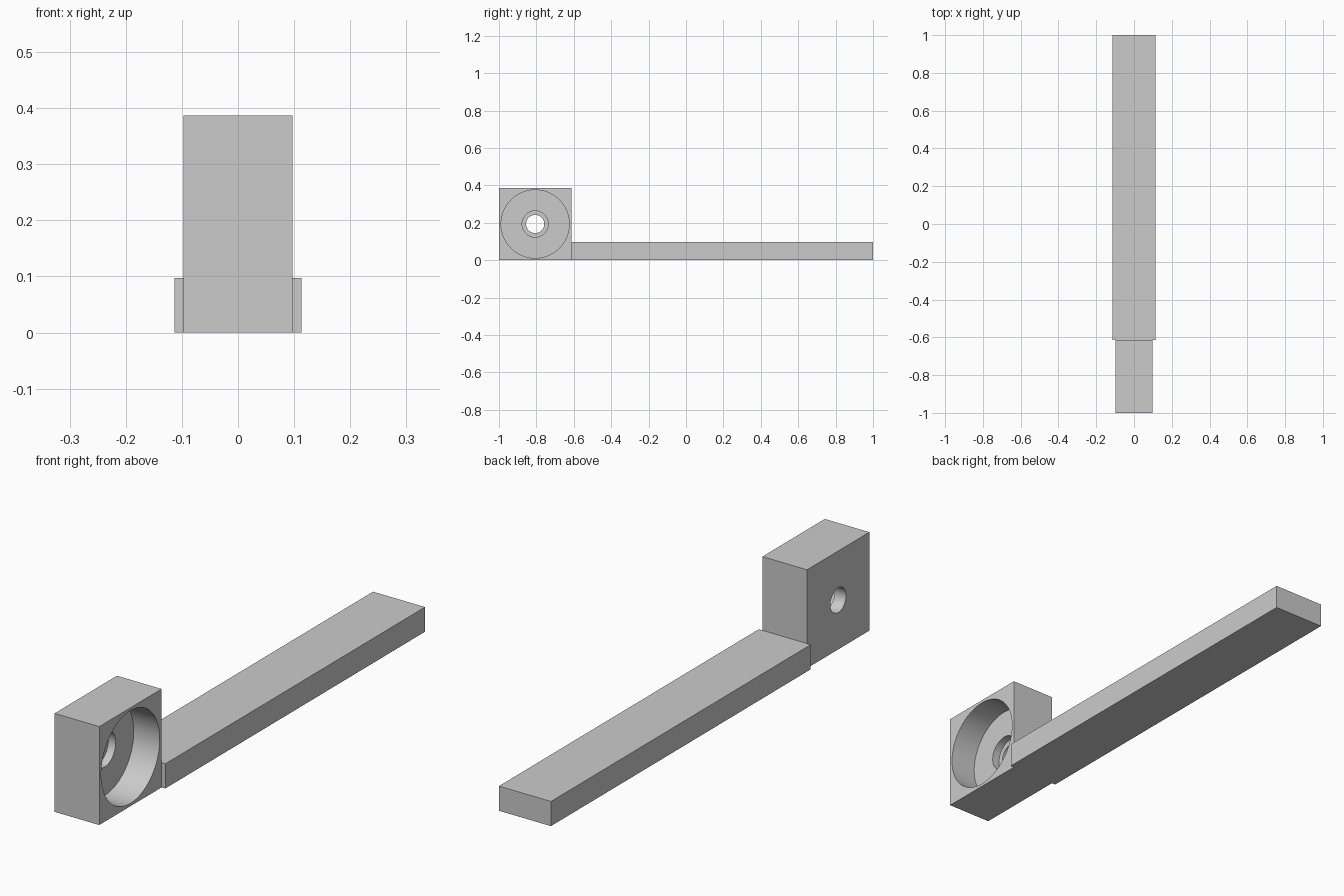
import bpy
from math import pi

if "Cube" in bpy.data.objects:
    bpy.data.objects.remove(bpy.data.objects["Cube"])

# One plain grey for the whole bracket
grey = bpy.data.materials.new("light grey")
grey.use_nodes = True
colour = (0.6, 0.6, 0.6, 1)
grey.diffuse_color = colour
grey.node_tree.nodes["Principled BSDF"].inputs["Base Color"].default_value = colour


def box(name, width, y0, y1, height):
    """Box standing on the ground, centred on x."""
    bpy.ops.mesh.primitive_cube_add(size=1, location=(0, (y0 + y1) / 2, height / 2))
    obj = bpy.context.object
    obj.name = name
    obj.scale = (width, y1 - y0, height)
    bpy.ops.object.transform_apply(location=False, rotation=False, scale=True)
    obj.data.materials.append(grey)
    return obj


def bore(obj, radius, x0, x1):
    """Cut a round hole along x through the middle of obj."""
    bpy.ops.mesh.primitive_cylinder_add(
        vertices=96, radius=radius, depth=x1 - x0, rotation=(0, pi / 2, 0),
        location=((x0 + x1) / 2, obj.location.y, obj.location.z))
    cutter = bpy.context.object
    cutter.hide_render = True
    cutter.data.materials.append(grey)
    mod = obj.modifiers.new("bore", "BOOLEAN")
    mod.operation = "DIFFERENCE"
    mod.solver = "EXACT"
    mod.object = cutter
    bpy.context.view_layer.objects.active = obj
    bpy.ops.object.modifier_apply(modifier=mod.name)
    bpy.data.objects.remove(cutter)


# Flat arm running to the back
box("arm", 0.226, -0.613, 1.0, 0.097)

# Bearing block with a stepped bore opening on the left side
block = box("bearing_block", 0.194, -1.0, -0.613, 0.387)
side = 0.097
seat = side - 0.113
bore(block, 0.182, seat, side + 0.05)
bore(block, 0.07, seat - 0.032, side + 0.05)
bore(block, 0.0485, -side - 0.05, side + 0.05)

# Smooth bore walls, sharp edges
bpy.ops.object.select_all(action="DESELECT")
block.select_set(True)
bpy.context.view_layer.objects.active = block
bpy.ops.object.shade_smooth_by_angle(angle=pi / 6)
